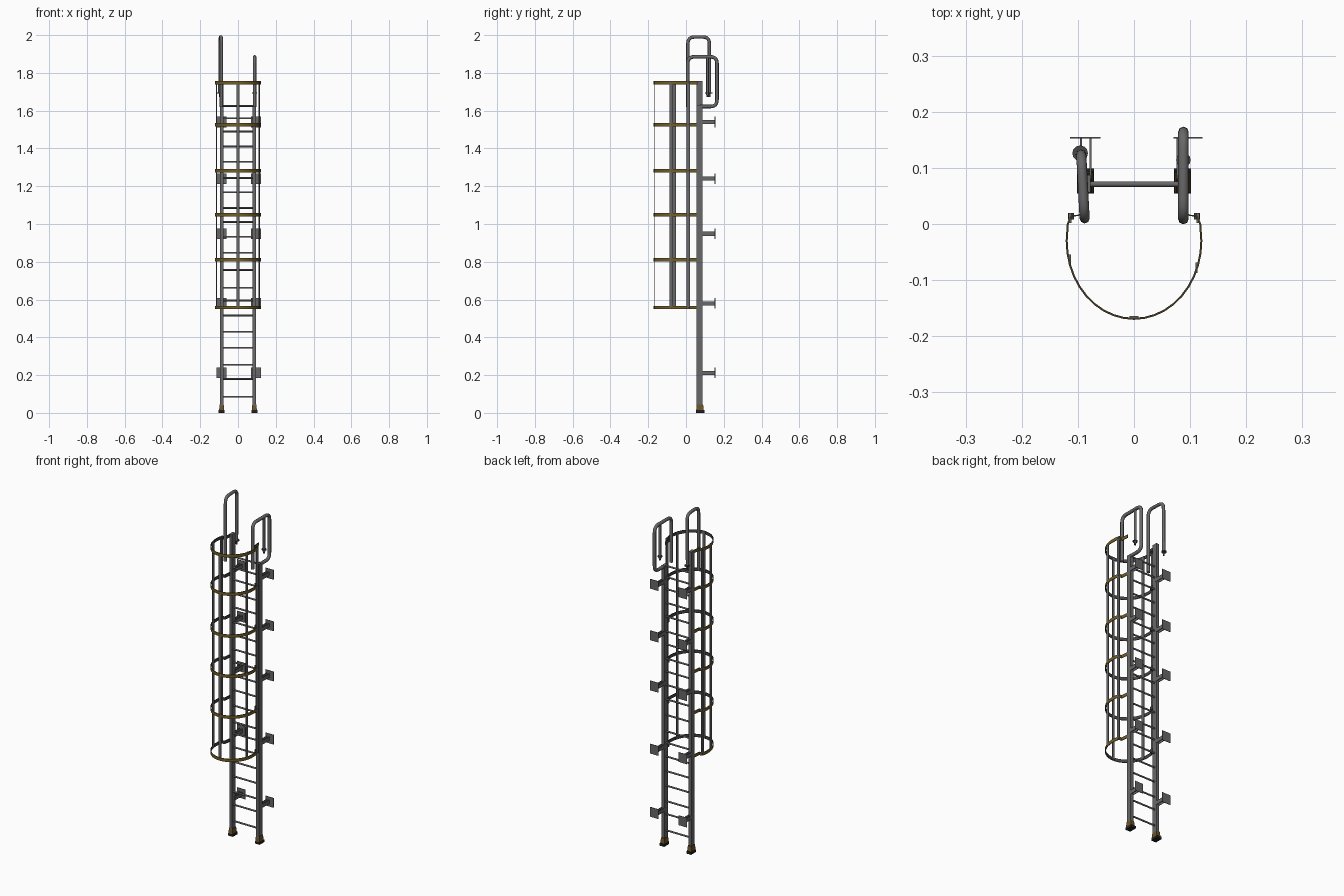
import bpy, bmesh, math
from mathutils import Vector, Matrix

if "Cube" in bpy.data.objects:
    bpy.data.objects.remove(bpy.data.objects["Cube"])


def material(name, rgb):
    m = bpy.data.materials.new(name)
    m.diffuse_color = (*rgb, 1)
    m.use_nodes = True
    m.node_tree.nodes["Principled BSDF"].inputs["Base Color"].default_value = m.diffuse_color
    return m


STEEL = material("galvanised steel", (0.14, 0.14, 0.14))
DARK = material("dark steel", (0.06, 0.06, 0.06))
YELLOW = material("worn yellow paint", (0.165, 0.11, 0.02))
OLIVE = material("grimy olive edge", (0.06, 0.045, 0.02))
BROWN = material("brown foot", (0.15, 0.09, 0.02))
RUBBER = material("black rubber", (0.015, 0.015, 0.015))


def finish(name, bm, *mats):
    bmesh.ops.recalc_face_normals(bm, faces=bm.faces)
    me = bpy.data.meshes.new(name)
    bm.to_mesh(me)
    bm.free()
    for m in mats:
        me.materials.append(m)
    ob = bpy.data.objects.new(name, me)
    bpy.context.collection.objects.link(ob)
    return ob


def add_box(bm, lo, hi):
    lo, hi = Vector(lo), Vector(hi)
    s = hi - lo
    mat = Matrix.Translation((lo + hi) / 2) @ Matrix.Diagonal((s.x, s.y, s.z, 1))
    return bmesh.ops.create_cube(bm, size=1, matrix=mat)["verts"]


def box(name, lo, hi, mat):
    bm = bmesh.new()
    add_box(bm, lo, hi)
    return finish(name, bm, mat)


def smooth(ob):
    bpy.ops.object.select_all(action="DESELECT")
    bpy.context.view_layer.objects.active = ob
    ob.select_set(True)
    bpy.ops.object.shade_smooth_by_angle(angle=math.radians(50))


def cylinder(name, centre, radius, length, axis, mat, sides=12):
    bm = bmesh.new()
    rot = Vector((0, 0, 1)).rotation_difference(Vector(axis)).to_matrix().to_4x4()
    bmesh.ops.create_cone(bm, cap_ends=True, segments=sides, radius1=radius,
                          radius2=radius, depth=length,
                          matrix=Matrix.Translation(centre) @ rot)
    smooth(finish(name, bm, mat))


def tube(name, corners, radius, bend, mat):
    """Round tube through corner points, with each inner corner rounded."""
    pts = [Vector(c) for c in corners]
    path = [pts[0]]
    for a, b, c in zip(pts, pts[1:], pts[2:]):
        p, q = b + (a - b).normalized() * bend, b + (c - b).normalized() * bend
        for i in range(7):
            t = i / 6
            path.append(p * (1 - t) ** 2 + b * 2 * t * (1 - t) + q * t * t)
    path.append(pts[-1])
    cu = bpy.data.curves.new(name, "CURVE")
    cu.dimensions = "3D"
    cu.bevel_depth, cu.bevel_resolution, cu.use_fill_caps = radius, 2, True
    sp = cu.splines.new("POLY")
    sp.points.add(len(path) - 1)
    for sp_pt, co in zip(sp.points, path):
        sp_pt.co = (*co, 1)
    cu.materials.append(mat)
    ob = bpy.data.objects.new(name, cu)
    bpy.context.collection.objects.link(ob)
    bpy.ops.object.select_all(action="DESELECT")
    bpy.context.view_layer.objects.active = ob
    ob.select_set(True)
    bpy.ops.object.convert(target="MESH")
    smooth(bpy.context.view_layer.objects.active)


# Side rails with feet
for side, s, top in (("left", -1, 1.757), ("right", 1, 1.63)):
    x = s * 0.0865
    box(f"{side}_rail", (x - 0.009, 0.056, 0.03), (x + 0.009, 0.087, top), STEEL)
    bm = bmesh.new()
    for v in add_box(bm, (x - 0.0135, 0.054, 0.014), (x + 0.0135, 0.094, 0.045)):
        if v.co.z > 0.03:
            v.co.x = x + (v.co.x - x) * 0.8
            v.co.y = 0.0725 + (v.co.y - 0.0725) * 0.85
    bm.normal_update()
    for f in bm.faces:
        f.material_index = 1 if f.normal.z > 0.9 else 0
    finish(f"{side}_foot", bm, BROWN, RUBBER)
    box(f"{side}_foot_pad", (x - 0.0155, 0.054, 0), (x + 0.0155, 0.099, 0.014), RUBBER)

# Rungs
for z in (0.085, 0.18, 0.255, 0.345, 0.43, 0.515, 0.595, 0.662, 0.757, 0.848,
          0.932, 1.01, 1.085, 1.168, 1.243, 1.33, 1.41, 1.49, 1.56, 1.625):
    cylinder("rung", (0, 0.071, z), 0.005, 0.16, (1, 0, 0), STEEL, 10)

# Wall brackets: twin upright webs and wall plate
for z in (0.212, 0.58, 0.948, 1.24, 1.54):
    for s, x0, x1 in ((-1, -0.114, -0.06), (1, 0.07, 0.122)):
        box("wall_plate", (x0, 0.152, z - 0.028), (x1, 0.155, z + 0.028), STEEL)
        bm = bmesh.new()
        for x in (s * 0.0775, s * 0.0945):
            add_box(bm, (x - 0.0015, 0.08, z - 0.011), (x + 0.0015, 0.152, z + 0.011))
        finish("bracket_arm", bm, STEEL)

# Cage hoops: flat strip, painted outside, dark inside, grimy edges
half = [(0.12 * math.cos(a), -0.03 - 0.139 * math.sin(a))
        for a in (math.pi / 2 * i / 10 for i in range(11))]
half = [(0.092, 0.06), (0.096, 0.016), (0.112, 0.014), (0.118, 0.0)] + half
path = [Vector(p) for p in half + [(-x, y) for x, y in half[-2::-1]]]


def hoop(z, h=0.009, t=0.0018):
    bm = bmesh.new()
    rows = []
    for i, p in enumerate(path):
        d = (path[min(i + 1, len(path) - 1)] - path[max(i - 1, 0)]).normalized()
        n = Vector((-d.y, d.x)) * t
        o, k = p + n, p - n
        rows.append([bm.verts.new(c) for c in (
            (*o, z - h), (*o, z + h), (*k, z + h), (*k, z - h))])
    for a, b in zip(rows, rows[1:]):
        for j in range(4):
            f = bm.faces.new((a[j], a[(j + 1) % 4], b[(j + 1) % 4], b[j]))
            f.material_index = (0, 2, 1, 2)[j]
    bm.faces.new(rows[0])
    bm.faces.new(rows[-1])
    finish("cage_hoop", bm, YELLOW, DARK, OLIVE)


for z in (1.748, 1.526, 1.282, 1.048, 0.81, 0.558):
    hoop(z)
    # Bolts where the hoop meets the rail side
    for s in (-1, 1):
        cylinder("hoop_bolt", (s * 0.112, 0.014, z), 0.006, 0.012, (0, 1, 0), DARK, 6)

# Cage uprights, flat bars lying inside the hoops
for x, y, wx, wy in ((0, -0.1655, 0.008, 0.0017), (-0.1145, -0.063, 0.002, 0.009),
                     (0.1115, -0.078, 0.002, 0.009), (-0.114, 0.011, 0.003, 0.009),
                     (0.114, 0.011, 0.003, 0.009)):
    box("cage_upright", (x - wx, y - wy, 0.553), (x + wx, y + wy, 1.757), STEEL)

# Tall left handrail with flanged end
tube("left_handrail", [(-0.088, 0.01, 1.62), (-0.088, 0.01, 1.99),
                       (-0.094, 0.124, 1.99), (-0.096, 0.124, 1.69)],
     0.009, 0.035, STEEL)
cylinder("left_handrail_flange", (-0.096, 0.126, 1.694), 0.014, 0.006, (0, 0, 1), DARK)

# Lower right handrail, returning to the rail, with an inner post
tube("right_handrail", [(0.088, 0.009, 1.62), (0.088, 0.009, 1.885), (0.088, 0.164, 1.885),
                        (0.088, 0.164, 1.622), (0.088, 0.075, 1.622)],
     0.0095, 0.035, STEEL)
cylinder("right_handrail_post", (0.088, 0.114, 1.782), 0.007, 0.2, (0, 0, 1), STEEL)
cylinder("right_handrail_flange", (0.088, 0.114, 1.694), 0.013, 0.006, (0, 0, 1), DARK)
cylinder("right_flange_bolt", (0.088, 0.114, 1.682), 0.005, 0.02, (0, 0, 1), DARK, 8)
cylinder("left_flange_bolt", (-0.096, 0.124, 1.682), 0.005, 0.02, (0, 0, 1), DARK, 8)
